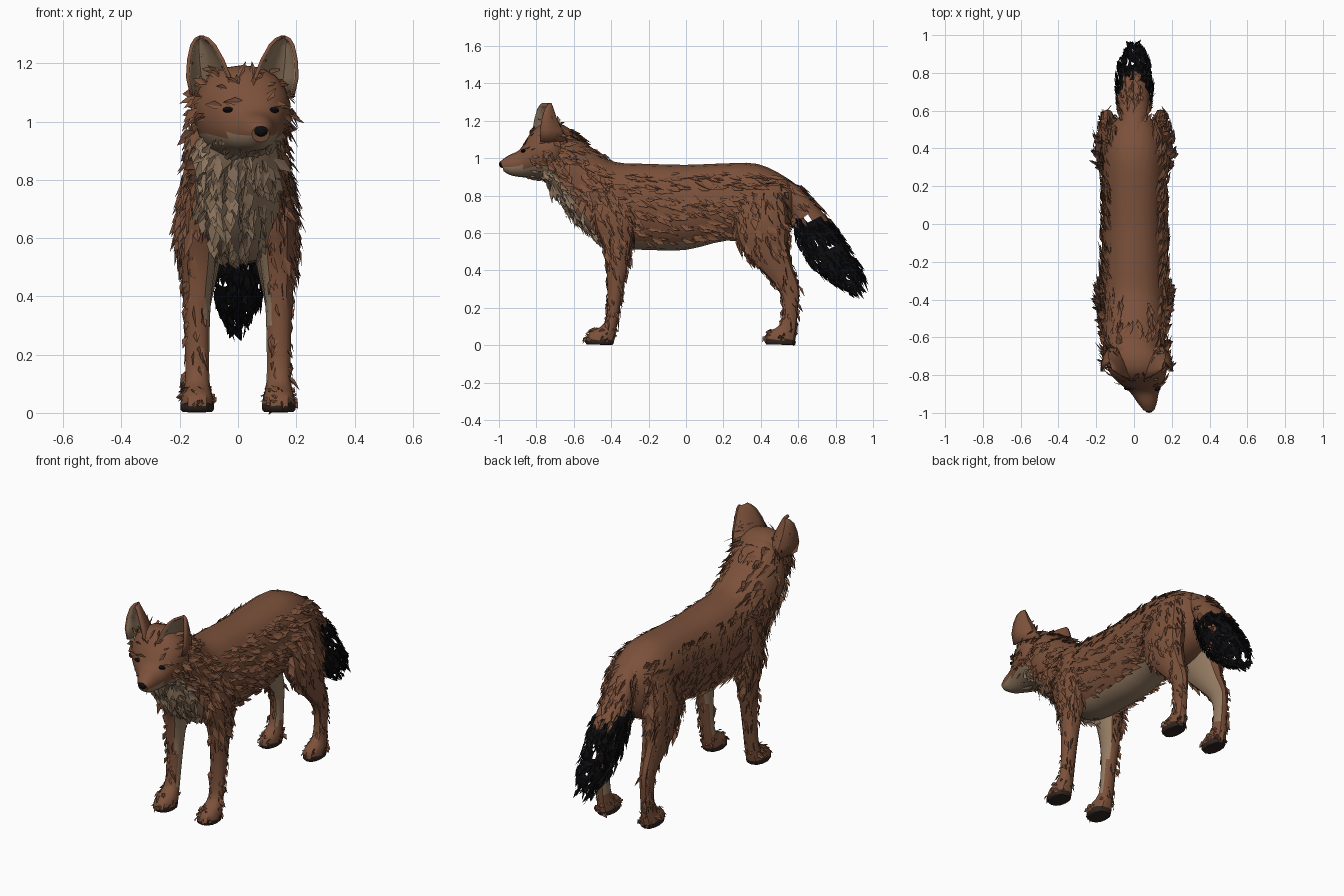
import bpy, bmesh, math, random
from mathutils import Vector

if "Cube" in bpy.data.objects:
    bpy.data.objects.remove(bpy.data.objects["Cube"])

random.seed(7)
BROWN, TAN, BLACK, DARK = range(4)
MATS = []
for name, col in (("russet fur", (0.2, 0.082, 0.043)), ("pale tan fur", (0.3, 0.2, 0.125)),
                  ("black fur", (0.004, 0.004, 0.005)), ("dark pad", (0.03, 0.018, 0.014))):
    m = bpy.data.materials.new(name)
    m.diffuse_color = (*col, 1)
    m.use_nodes = True
    m.node_tree.nodes["Principled BSDF"].inputs["Base Color"].default_value = m.diffuse_color
    MATS.append(m)


def finish(name, bm, smooth=True):
    """Turn a bmesh into a named object carrying the palette."""
    me = bpy.data.meshes.new(name)
    bm.to_mesh(me)
    bm.free()
    ob = bpy.data.objects.new(name, me)
    bpy.context.collection.objects.link(ob)
    for m in MATS:
        me.materials.append(m)
    if smooth:
        bpy.ops.object.select_all(action='DESELECT')
        ob.select_set(True)
        bpy.context.view_layer.objects.active = ob
        bpy.ops.object.shade_smooth_by_angle(angle=math.radians(35))
    return ob


def refine(rows, sub):
    """Catmull-Rom interpolation between stations."""
    out = []
    for i in range(len(rows) - 1):
        q = [rows[max(0, min(len(rows) - 1, i + k))] for k in (-1, 0, 1, 2)]
        for j in range(sub):
            t = j / sub
            out.append([0.5 * (2 * b + (c - a) * t + (2 * a - 5 * b + 4 * c - d) * t * t
                               + (3 * b - a - 3 * c + d) * t ** 3) for a, b, c, d in zip(*q)])
    return out + [rows[-1]]


def loft(name, rows, rule, sides=16, sub=3, side=1, holes=None):
    """Stations: x centre, half width, then two opposite outline points (y, z)."""
    bm = bmesh.new()
    rings = []
    for x, r, y1, z1, y2, z2 in refine(rows, sub):
        ring = []
        for k in range(sides):
            a = 2 * math.pi * k / sides
            c, s = (1 + math.cos(a)) / 2, math.sin(a)
            s = math.copysign(abs(s) ** 0.85, s)
            ring.append(bm.verts.new((side * x + r * s, y2 + (y1 - y2) * c, z2 + (z1 - z2) * c)))
        rings.append(ring)
    for a, b in zip(rings, rings[1:]):
        for k in range(sides):
            n = (k + 1) % sides
            bm.faces.new((a[k], a[n], b[n], b[k]))
    bm.faces.new(rings[0])
    bm.faces.new(rings[-1])
    bmesh.ops.recalc_face_normals(bm, faces=bm.faces)
    bm.normal_update()
    for f in bm.faces:
        f.material_index = rule(f.calc_center_median(), f.normal)
    if holes:
        gone = [f for f in bm.faces if holes(f)]
        bmesh.ops.delete(bm, geom=gone, context='FACES')
    return finish(name, bm)


def tufts(name, ob, count, flow, length, width, lift, keep=lambda c, n: True):
    """Scatter pointed, folded locks of fur that lie along the surface."""
    me = ob.data
    polys = [p for p in me.polygons if keep(p.center, p.normal)]
    bm = bmesh.new()
    for p in random.choices(polys, weights=[p.area for p in polys], k=count):
        w = [random.random() for _ in p.vertices]
        pos = sum((me.vertices[v].co * k for v, k in zip(p.vertices, w)), Vector()) / sum(w)
        n = p.normal
        d = Vector(flow) + Vector([random.uniform(-0.35, 0.35) for _ in range(3)])
        d = d - n * d.dot(n)
        if d.length < 0.05:
            continue
        d.normalize()
        s = n.cross(d)
        L, W = length * random.uniform(0.5, 1.3), width * random.uniform(0.5, 1.3)
        up = lift * random.uniform(0.4, 1.4)
        root = bm.verts.new(pos - n * 0.004)
        tip = bm.verts.new(pos + d * L + n * up)
        mid = pos + d * L * 0.45 + n * (0.004 + up * 0.4)
        a = bm.verts.new(mid + s * W - n * 0.005)
        b = bm.verts.new(mid - s * W + n * 0.004)
        for tri in ((root, a, tip), (root, tip, b)):
            bm.faces.new(tri).material_index = p.material_index
    return finish(name, bm, smooth=False)


# Torso and neck, with pale belly, chest and throat
def torso_rule(c, n):
    belly = n.z < -0.6 and c.z < 0.66 and c.y < 0.32
    chest = c.y < -0.42 and -n.y * 0.7 - n.z * 0.7 > 0.55
    return TAN if belly or chest else BROWN


torso = loft("torso", [
    (0, .03, .60, .82, .57, .70), (0, .12, .53, .90, .53, .60), (0, .165, .38, .97, .40, .54),
    (0, .165, .20, .972, .22, .56), (0, .165, 0, .965, 0, .51), (0, .172, -.2, .97, -.2, .51),
    (0, .175, -.38, .98, -.34, .52), (0, .17, -.48, 1.04, -.47, .57), (0, .165, -.57, 1.11, -.58, .67),
    (0, .16, -.64, 1.17, -.70, .81), (.01, .13, -.70, 1.18, -.75, .89)], torso_rule, sides=20)
tufts("torso_fur", torso, 900, (0, 1, -0.35), 0.09, 0.016, 0.018,
      lambda c, n: n.z < 0.75 and (n.z > -0.6 or c.y < -0.4) and c.y < 0.5)
tufts("chest_ruff", torso, 200, (0, 0.3, -1), 0.08, 0.017, 0.03,
      lambda c, n: c.y < -0.4 and n.z < 0.4)


# Head, turned slightly to one side, with pale jaw and cheeks
def head_rule(c, n):
    return TAN if c.z < 0.955 and n.z < 0.15 and c.y > -0.985 else BROWN


head = loft("head", [
    (.005, .11, -.61, 1.15, -.68, .87), (.013, .165, -.69, 1.19, -.71, .87),
    (.02, .155, -.78, 1.185, -.78, .885), (.035, .12, -.845, 1.115, -.83, .895),
    (.055, .078, -.89, 1.045, -.89, .90), (.07, .052, -.95, 1.015, -.94, .91),
    (.078, .03, -.99, .985, -.975, .93)], head_rule, sides=18)
tufts("head_fur", head, 150, (0, 1, -0.3), 0.06, 0.012, 0.012,
      lambda c, n: n.z < 0.7 and c.y > -0.88)
tufts("cheek_fur", head, 70, (0, 0.8, -0.7), 0.075, 0.015, 0.035,
      lambda c, n: -0.78 < c.y < -0.62 and abs(n.x) > 0.5)


def blob(name, at, scale, mat):
    bm = bmesh.new()
    bmesh.ops.create_uvsphere(bm, u_segments=10, v_segments=6, radius=1)
    for v in bm.verts:
        v.co = Vector(v.co[i] * scale[i] + at[i] for i in range(3))
    for f in bm.faces:
        f.material_index = mat
    return finish(name, bm)


# Nose and eyes
blob("nose", (.079, -.981, .968), (.024, .019, .02), BLACK)
bpy.context.view_layer.update()
for s, label in ((-1, "left"), (1, "right")):
    hit, loc, nor, _ = head.closest_point_on_mesh(Vector((.045 + s * .085, -.88, 1.045)))
    blob("eye_" + label, loc, (.02, .014, .01), BLACK)

# Ears: curved shells, russet behind and pale inside
for s, label in ((-1, "left"), (1, "right")):
    bm = bmesh.new()
    grid = []
    for t, w, depth, rim in ((0, .075, .17, -.80), (.3, .078, .14, -.80), (.6, .064, .10, -.79),
                             (.85, .044, .065, -.775), (.96, .026, .04, -.76), (1, .008, .025, -.75)):
        cx = .015 + s * (.105 + .035 * t)
        row = []
        for k in range(9):
            a = math.pi * k / 8
            row.append(bm.verts.new((cx + w * math.cos(a),
                                     rim + depth * math.sin(a) + s * .02 * math.cos(a),
                                     1.09 + .205 * t)))
        grid.append(row)
    for a, b in zip(grid, grid[1:]):
        for k in range(8):
            bm.faces.new((a[k], a[k + 1], b[k + 1], b[k]))
    bm.normal_update()
    ear = finish("ear_" + label, bm)
    sol = ear.modifiers.new("thickness", 'SOLIDIFY')
    sol.thickness, sol.offset, sol.material_offset = 0.012, -1, TAN
    tufts("ear_hair_" + label, ear, 14, (-s, -0.5, 0.6), 0.05, 0.01, -0.02,
          lambda c, n: c.z < 1.22 and n.y > 0.3).data.polygons.foreach_set("material_index", [TAN] * 28)

# Legs: pale inside, dark soles
FRONT = [(.11, .06, -.48, .86, -.28, .86), (.13, .068, -.50, .68, -.27, .66),
         (.135, .06, -.445, .53, -.295, .52), (.14, .048, -.425, .40, -.315, .40),
         (.14, .042, -.42, .25, -.345, .25), (.14, .042, -.435, .12, -.37, .10),
         (.14, .054, -.515, .07, -.38, .04), (.14, .058, -.54, .025, -.39, .005),
         (.14, .05, -.53, .004, -.40, .002)]
HIND = [(.10, .055, .27, .84, .52, .86), (.125, .078, .25, .66, .55, .68),
        (.13, .07, .29, .52, .545, .54), (.135, .05, .40, .40, .57, .42),
        (.14, .036, .485, .31, .605, .31), (.14, .033, .515, .22, .60, .21),
        (.14, .036, .50, .11, .59, .09), (.14, .046, .435, .07, .585, .04),
        (.14, .048, .42, .025, .58, .005), (.14, .042, .43, .004, .575, .002)]
for s, label in ((-1, "left"), (1, "right")):
    def leg_rule(c, n):
        if c.z < 0.03:
            return DARK
        return TAN if s * n.x < -0.72 and 0.12 < c.z < 0.7 else BROWN

    for part, rows in (("front_leg_", FRONT), ("hind_leg_", HIND)):
        leg = loft(part + label, rows, leg_rule, sides=12, side=s)
        tufts(part + "fur_" + label, leg, 110, (0, 0.25, -1), 0.07, 0.011, 0.01,
              lambda c, n: c.z > 0.13 and s * n.x > -0.6)
        tufts(part + "thigh_fur_" + label, leg, 60, (0, 0.5, -1), 0.09, 0.017, 0.02,
              lambda c, n: c.z > 0.48 and s * n.x > -0.2)
        tufts(part + "toe_fur_" + label, leg, 30, (0, -1, -0.4), 0.035, 0.01, 0.008,
              lambda c, n: 0.03 < c.z < 0.1)

# Bushy tail: russet base, ragged black brush
tail = loft("tail", [
    (0, .06, .49, .925, .46, .80), (0, .075, .60, .85, .545, .73), (0, .085, .74, .70, .58, .62),
    (0, .09, .82, .59, .63, .49), (0, .075, .915, .44, .74, .37), (0, .03, .95, .34, .88, .285)],
    lambda c, n: BLACK if c.z + 0.15 * c.y < 0.785 else BROWN, sides=18, sub=4,
    holes=lambda f: f.material_index == BLACK and random.random() < 0.3)
tufts("tail_base_fur", tail, 90, (0, 0.7, -0.7), 0.09, 0.015, 0.012,
      lambda c, n: c.z + 0.15 * c.y > 0.785)
tufts("tail_brush", tail, 480, (0, 0.6, -0.7), 0.07, 0.011, 0.014,
      lambda c, n: c.z + 0.15 * c.y <= 0.785)
